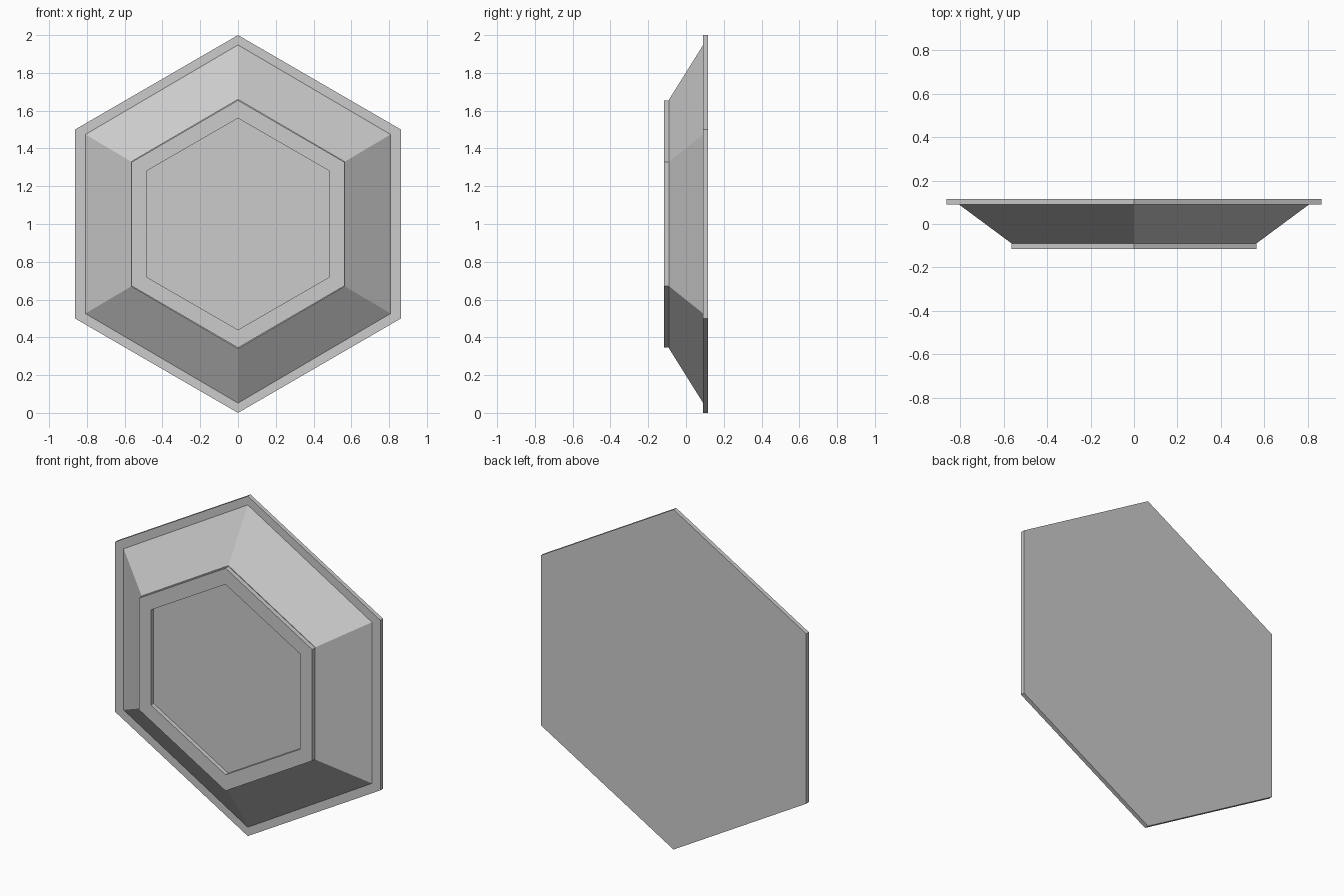
import bpy, bmesh

if "Cube" in bpy.data.objects:
    bpy.data.objects.remove(bpy.data.objects["Cube"])

CENTRE_Z = 1.0


def hex_ring(bm, half_width, radius, y):
    """Pointed-top hexagon lying in a plane of constant y."""
    w, r, h = half_width, radius, radius / 2
    pts = [(0, r), (w, h), (w, -h), (0, -r), (-w, -h), (-w, h)]
    return [bm.verts.new((x, y, CENTRE_Z + z)) for x, z in pts]


def hex_loft(name, sections):
    """Skin a list of (half_width, radius, y) hexagons and cap both ends."""
    bm = bmesh.new()
    rings = [hex_ring(bm, *s) for s in sections]
    for a, b in zip(rings, rings[1:]):
        for i in range(6):
            j = (i + 1) % 6
            bm.faces.new((a[i], a[j], b[j], b[i]))
    bm.faces.new(rings[0])
    bm.faces.new(rings[-1])
    bmesh.ops.recalc_face_normals(bm, faces=bm.faces)
    mesh = bpy.data.meshes.new(name)
    bm.to_mesh(mesh)
    bm.free()
    obj = bpy.data.objects.new(name, mesh)
    bpy.context.collection.objects.link(obj)
    return obj


# Thin back plate and the body: sloped sides, raised lip, recessed front panel
hex_loft("back_plate", [(0.863, 1.0, 0.116), (0.863, 1.0, 0.091)])
hex_loft("beveled_body", [
    (0.808, 0.948, 0.091),
    (0.565, 0.66, -0.089),
    (0.564, 0.655, -0.089),
    (0.564, 0.655, -0.116),
    (0.485, 0.56, -0.116),
    (0.485, 0.56, -0.091),
])
